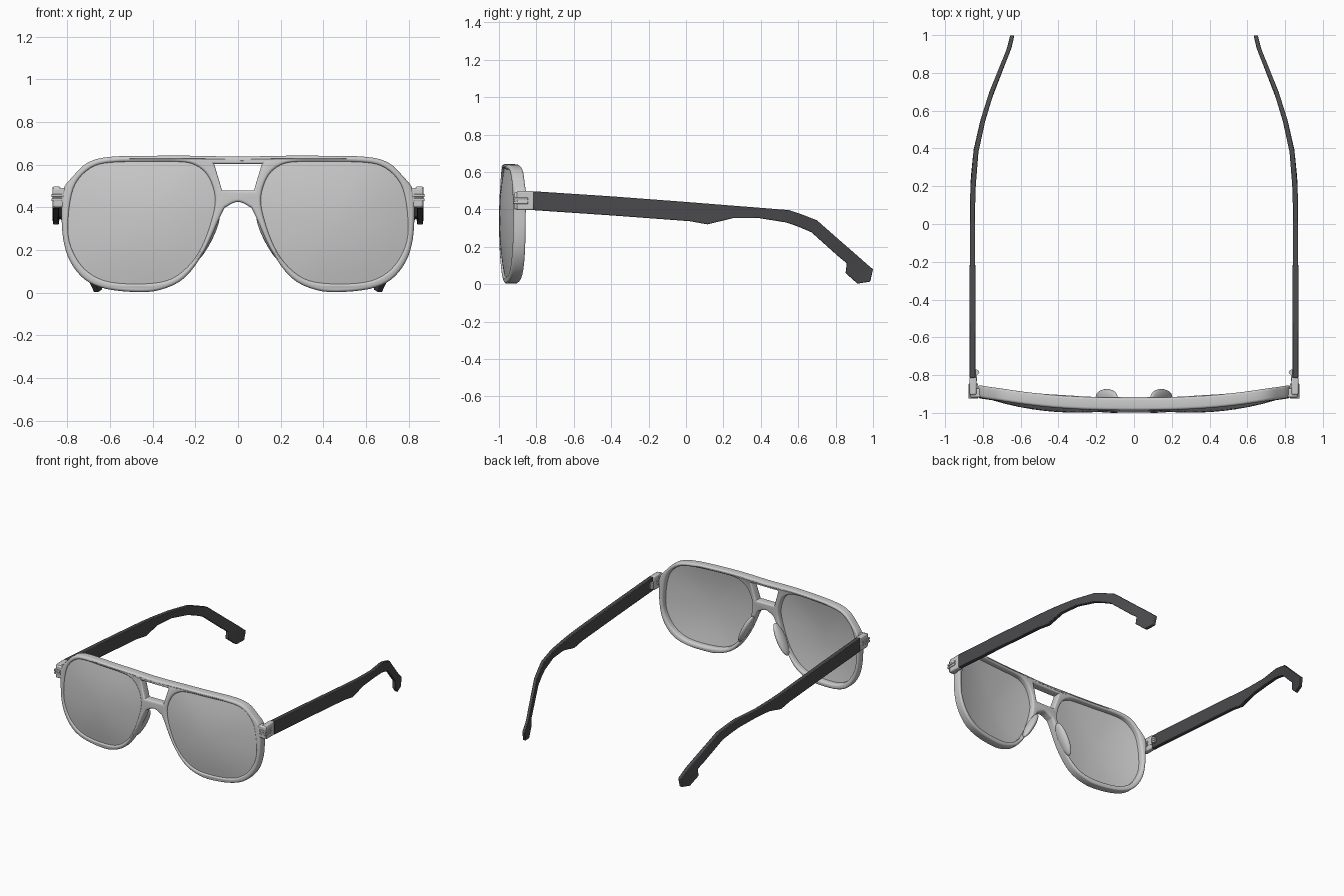
import bpy, bmesh, math
from mathutils import Vector, Matrix

if "Cube" in bpy.data.objects:
    bpy.data.objects.remove(bpy.data.objects["Cube"])


def material(name, rgb):
    m = bpy.data.materials.new(name)
    m.diffuse_color = (*rgb, 1)
    m.use_nodes = True
    m.node_tree.nodes["Principled BSDF"].inputs["Base Color"].default_value = m.diffuse_color
    return m


DARK = material("dark_temple", (0.07, 0.07, 0.075))
LENS = material("lens_grey", (0.55, 0.55, 0.54))


def finish(name, bm, mat=None, bevel=0, angle=35):
    bmesh.ops.remove_doubles(bm, verts=bm.verts, dist=0.0003)
    bmesh.ops.recalc_face_normals(bm, faces=bm.faces)
    me = bpy.data.meshes.new(name)
    bm.to_mesh(me)
    bm.free()
    me.shade_smooth()
    me.set_sharp_from_angle(angle=math.radians(angle))
    ob = bpy.data.objects.new(name, me)
    bpy.context.collection.objects.link(ob)
    if mat:
        me.materials.append(mat)
    if bevel:
        b = ob.modifiers.new("bevel", 'BEVEL')
        b.width, b.segments, b.limit_method = bevel, 2, 'ANGLE'
        b.angle_limit = math.radians(40)
    return ob


def smooth_loop(pts, n=4):
    """Closed Catmull-Rom through the points."""
    p, out = [Vector(q) for q in pts], []
    for i in range(len(p)):
        a, b, c, d = p[i - 1], p[i], p[(i + 1) % len(p)], p[(i + 2) % len(p)]
        for k in range(n):
            t = k / n
            out.append(0.5 * (2 * b + (c - a) * t + (2 * a - 5 * b + 4 * c - d) * t * t
                              + (3 * b - a - 3 * c + d) * t ** 3))
    return out


def flip(pts):
    return [(-x, z) for x, z in reversed(pts)]


def bend(x, z):
    """Wrap of the front: y of its middle surface."""
    return -0.967 + 0.13 * abs(x) ** 2.6 + 0.015 * ((z - 0.32) / 0.32) ** 2


def box(bm, x0, x1, y0, y1, z0, z1):
    mat = Matrix.Translation(((x0 + x1) / 2, (y0 + y1) / 2, (z0 + z1) / 2)) @ \
        Matrix.Diagonal((abs(x1 - x0), y1 - y0, z1 - z0, 1))
    bmesh.ops.create_cube(bm, size=1, matrix=mat)


# outlines of the front, right half
half = [(0.20, 0.642), (0.40, 0.642), (0.60, 0.637), (0.705, 0.61), (0.775, 0.545), (0.822, 0.48),
        (0.828, 0.38), (0.82, 0.25), (0.787, 0.145), (0.717, 0.06), (0.62, 0.018), (0.48, 0.003),
        (0.365, 0.013), (0.25, 0.07), (0.155, 0.20), (0.075, 0.375), (0.05, 0.405)]
outer = smooth_loop([(0, 0.638)] + half + [(0, 0.426)] + flip(half))
lens_pts = [(0.43, 0.614), (0.60, 0.61), (0.69, 0.585), (0.76, 0.515), (0.79, 0.41), (0.796, 0.27),
            (0.763, 0.17), (0.70, 0.094), (0.60, 0.05), (0.435, 0.042), (0.31, 0.066),
            (0.215, 0.145), (0.155, 0.25), (0.112, 0.39), (0.112, 0.473), (0.145, 0.553),
            (0.20, 0.598), (0.27, 0.613)]
bridge_hole = [(-0.112, 0.604), (0.112, 0.604), (0.075, 0.48), (-0.075, 0.48)]

# front frame: filled outline with holes, rounded edges, then wrapped
cu = bpy.data.curves.new("frame_outline", 'CURVE')
cu.dimensions, cu.fill_mode = '2D', 'BOTH'
cu.bevel_depth, cu.bevel_resolution, cu.offset = 0.013, 3, -0.013
cu.extrude = 0.033 - 0.013
for loop in (outer, smooth_loop(lens_pts), smooth_loop(flip(lens_pts)), bridge_hole):
    sp = cu.splines.new('POLY')
    sp.points.add(len(loop) - 1)
    for pt, q in zip(sp.points, loop):
        pt.co = (q[0], q[1], 0, 1)
    sp.use_cyclic_u = True
tmp = bpy.data.objects.new("frame_outline", cu)
bpy.context.collection.objects.link(tmp)
bpy.context.view_layer.update()
me = bpy.data.meshes.new_from_object(tmp)
bm = bmesh.new()
bm.from_mesh(me)
bpy.data.objects.remove(tmp)
bpy.data.meshes.remove(me)
for v in bm.verts:
    x, z, d = v.co
    v.co = (x, bend(x, z) - d, z)
finish("front_frame", bm, angle=40)

# temple side profile: top y, z and bottom y, z at each station
profile = [(-.815, .497, -.815, .396), (-.4, .470, -.4, .368), (0, .44, .02, .337),
           (.1, .432, .115, .32), (.2, .424, .25, .353), (.38, .41, .393, .353),
           (.553, .396, .537, .33), (.62, .373, .60, .308), (.70, .342, .67, .278),
           (.85, .21, .82, .144), (.885, .18, .86, .112), (.935, .136, .853, .06),
           (.97, .105, .917, .003), (1.0, .08, .985, .014)]
path = [(-1, .855), (.1, .855), (.25, .85), (.4, .835), (.55, .80), (.7, .753), (.85, .693),
        (.93, .66), (1.01, .642)]


def temple_x(y):
    for (y0, x0), (y1, x1) in zip(path, path[1:]):
        if y <= y1:
            return x0 + (x1 - x0) * (y - y0) / (y1 - y0)
    return path[-1][1]


for s, side in ((1, "right"), (-1, "left")):
    # lens: concentric rings, domed forward
    bm = bmesh.new()
    loop, cx, cz, rings = smooth_loop(lens_pts), 0.45, 0.33, []
    for f in (1.012, 0.85, 0.65, 0.45, 0.25, 0.08):
        ring = []
        for p in loop:
            x, z = cx + (p.x - cx) * f, cz + (p.y - cz) * f
            dome = 0.018 * max(0, 1 - min(f, 1) ** 2)
            ring.append(bm.verts.new((s * x, bend(x, z) - 0.023 - dome, z)))
        rings.append(ring)
    for a, b in zip(rings, rings[1:]):
        for i in range(len(a)):
            bm.faces.new((a[i - 1], a[i], b[i], b[i - 1]))
    bm.faces.new(rings[-1])
    bmesh.ops.recalc_face_normals(bm, faces=bm.faces)
    back = bmesh.ops.extrude_face_region(bm, geom=bm.faces[:])
    for v in back["geom"]:
        if isinstance(v, bmesh.types.BMVert):
            v.co.y += 0.018
    finish(side + "_lens", bm, LENS)

    # temple arm
    bm = bmesh.new()
    prev = first = None
    for i, (ty, tz, by, bz) in enumerate(profile):
        t = 0.015 - 0.004 * i / (len(profile) - 1)
        sec = [bm.verts.new((s * (temple_x(y) + d), y, z))
               for y, z, d in ((ty, tz, t), (by, bz, t), (by, bz, -t), (ty, tz, -t))]
        if prev:
            for k in range(4):
                bm.faces.new((prev[k - 1], prev[k], sec[k], sec[k - 1]))
        first, prev = first or sec, sec
    bm.faces.new(first)
    bm.faces.new(prev)
    finish(side + "_temple", bm, DARK, 0.004, 30)

    # end piece joining frame and temple
    bm = bmesh.new()
    box(bm, s * .80, s * .868, -.918, -.872, .40, .492)
    box(bm, s * .833, s * .871, -.905, -.812, .396, .498)
    finish(side + "_end_piece", bm, None, 0.008)

    # raised trim bars on the end piece
    bm = bmesh.new()
    for z in (.436, .456):
        box(bm, s * .825, s * .876, -.924, -.845, z - .007, z + .007)
    finish(side + "_trim_bars", bm, None, 0.003)

    # hinge leaf and knuckles
    bm = bmesh.new()
    box(bm, s * .832, s * .845, -.83, -.77, .425, .465)
    for z in (.43, .445, .46):
        bmesh.ops.create_cone(bm, cap_ends=True, segments=16, radius1=.012, radius2=.012,
                              depth=.013, matrix=Matrix.Translation((s * .831, -.785, z)))
    finish(side + "_hinge", bm)

    # nose pad along the inner rim
    bm = bmesh.new()
    m = Matrix.Translation((s * .145, -.918, .255)) @ Matrix.Rotation(s * math.radians(27), 4, 'Y') \
        @ Matrix.Diagonal((.024, .045, .12, 1))
    m = Matrix.Translation((s * .145, -.918, .255)) @ Matrix.Rotation(-s * math.radians(27), 4, 'Y') \
        @ Matrix.Diagonal((.024, .045, .12, 1))
    bmesh.ops.create_uvsphere(bm, u_segments=20, v_segments=12, radius=1, matrix=m)
    finish(side + "_nose_pad", bm, angle=60)
